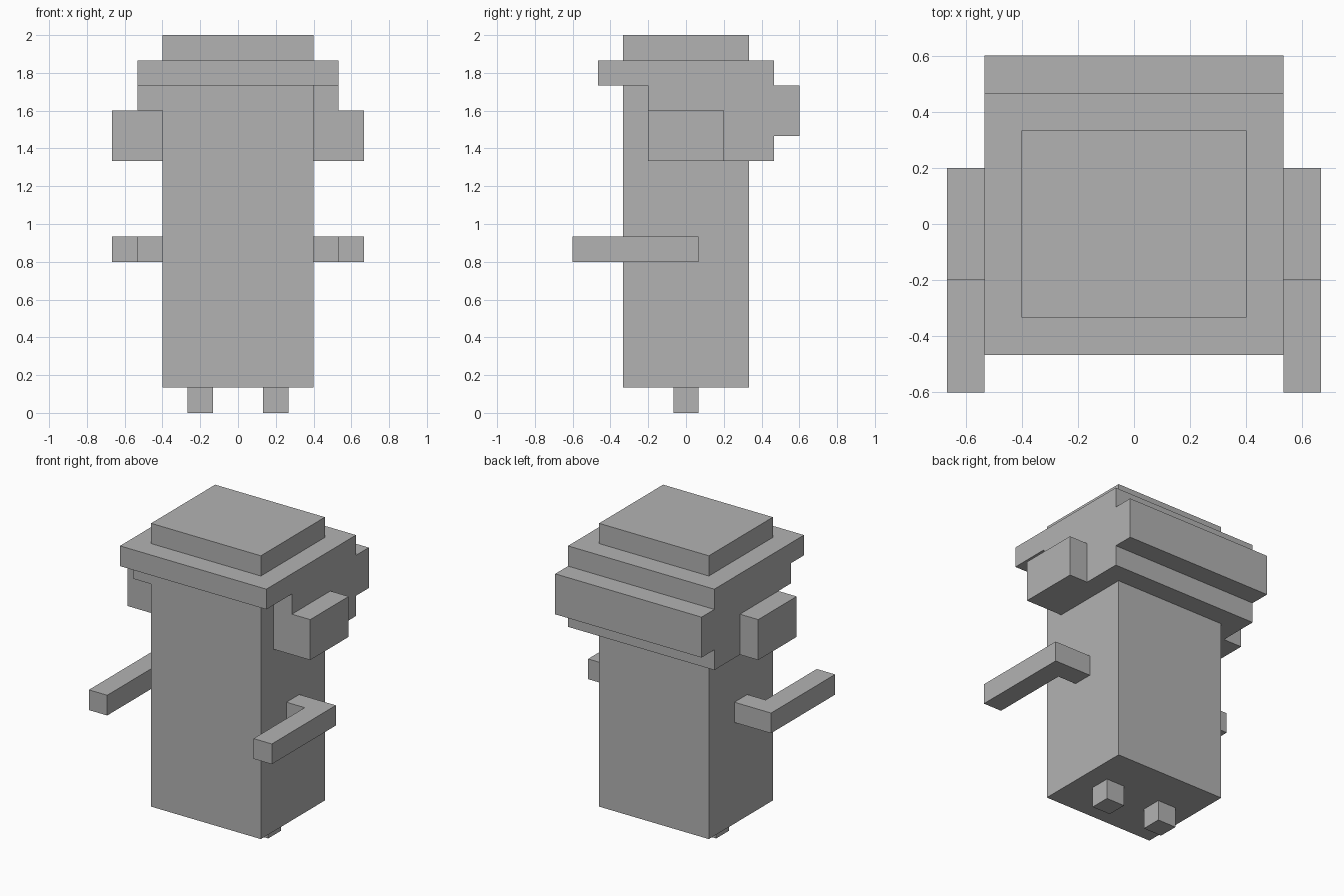
import bpy
import bmesh
from mathutils import Vector

U = 2 / 15  # one block of the grid the model is built on

default = bpy.data.objects.get("Cube")
if default:
    bpy.data.objects.remove(default, do_unlink=True)

grey = bpy.data.materials.new("plain grey")
grey.use_nodes = True
colour = (0.45, 0.45, 0.45, 1)
grey.diffuse_color = colour
grey.node_tree.nodes["Principled BSDF"].inputs["Base Color"].default_value = colour


def box(name, x, y, z):
    """Box spanning the given block ranges on each axis."""
    low, high = (Vector(c) * U for c in zip(x, y, z))
    bm = bmesh.new()
    bmesh.ops.create_cube(bm, size=1)
    for v in bm.verts:
        v.co = (low + high) / 2 + v.co * (high - low)
    mesh = bpy.data.meshes.new(name)
    bm.to_mesh(mesh)
    bm.free()
    mesh.materials.append(grey)
    obj = bpy.data.objects.new(name, mesh)
    bpy.context.collection.objects.link(obj)
    return obj


def pair(name, x, y, z):
    """The same box on the left (+x) and the right (-x)."""
    box("left_" + name, x, y, z)
    box("right_" + name, (-x[1], -x[0]), y, z)


# Body and the hat around its top
box("body", (-3, 3), (-2.5, 2.5), (1, 15))
box("hat_brim", (-4, 4), (-3.5, 3.5), (13, 14))
box("hat_back", (-4, 4), (2.5, 3.5), (10, 13))
box("hat_back_roll", (-4, 4), (3.5, 4.5), (11, 13))
pair("hat_side", (3, 4), (-1.5, 2.5), (10, 13))
box("right_hat_tab", (-4, -3), (-2.5, -1.5), (12, 13))

# Ear blocks
pair("ear", (4, 5), (-1.5, 1.5), (10, 12))

# Arms reaching forward
pair("shoulder", (3, 4), (-0.5, 0.5), (6, 7))
pair("forearm", (4, 5), (-4.5, 0.5), (6, 7))

# Feet
pair("foot", (1, 2), (-0.5, 0.5), (0, 1))
